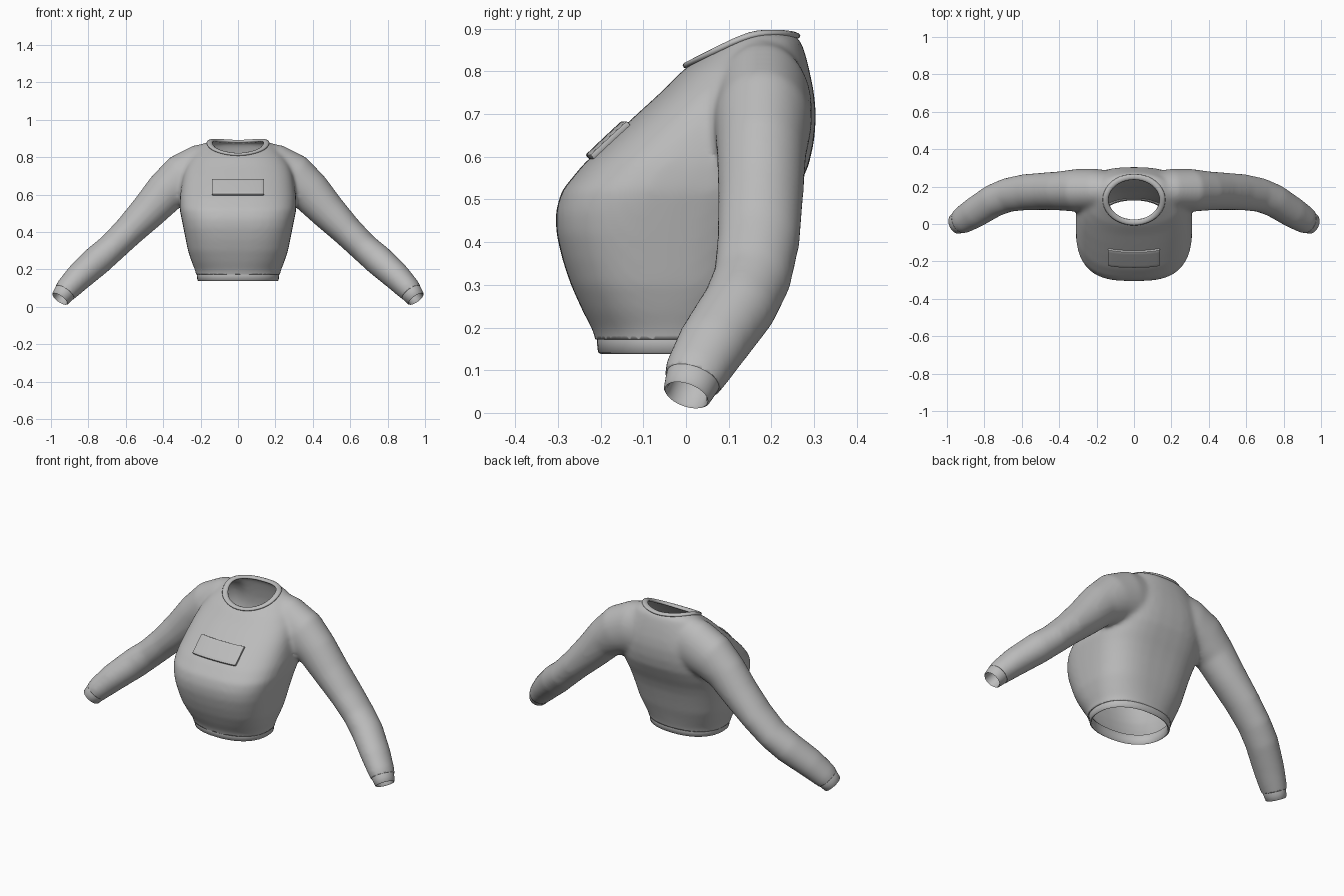
import bpy, bmesh, math
from mathutils import Vector
from mathutils.bvhtree import BVHTree

cube = bpy.data.objects.get("Cube")
if cube:
    bpy.data.objects.remove(cube, do_unlink=True)

fabric = bpy.data.materials.new("grey_fabric")
fabric.use_nodes = True
grey = (0.5, 0.5, 0.5, 1)
fabric.diffuse_color = grey
fabric.node_tree.nodes["Principled BSDF"].inputs["Base Color"].default_value = grey

SIDES = 40
ANGLES = [2 * math.pi * i / SIDES for i in range(SIDES)]


def add_object(name, bm):
    bmesh.ops.recalc_face_normals(bm, faces=bm.faces)
    mesh = bpy.data.meshes.new(name)
    bm.to_mesh(mesh)
    bm.free()
    obj = bpy.data.objects.new(name, mesh)
    bpy.context.collection.objects.link(obj)
    mesh.materials.append(fabric)
    return obj


def bake(obj):
    """Replace the mesh with its modified version."""
    graph = bpy.context.evaluated_depsgraph_get()
    mesh = bpy.data.meshes.new_from_object(obj.evaluated_get(graph))
    obj.modifiers.clear()
    obj.data = mesh


def smooth(obj, angle=40):
    bpy.ops.object.select_all(action="DESELECT")
    obj.select_set(True)
    bpy.context.view_layer.objects.active = obj
    bpy.ops.object.shade_smooth_by_angle(angle=math.radians(angle))


def loft(bm, rings, caps=True, closed=False):
    loops = [[bm.verts.new(p) for p in ring] for ring in rings]
    pairs = list(zip(loops, loops[1:]))
    if closed:
        pairs.append((loops[-1], loops[0]))
    for a, b in pairs:
        for i in range(len(a)):
            j = (i + 1) % len(a)
            bm.faces.new((a[i], a[j], b[j], b[i]))
    if caps:
        bm.faces.new(loops[0])
        bm.faces.new(loops[-1])


def torso_ring(z, width, front, back, power):
    """Superellipse ring, level with the ground."""
    def shape(v):
        return math.copysign(abs(v) ** (2 / power), v)
    mid, depth = (front + back) / 2, (back - front) / 2
    return [Vector((width * shape(math.cos(a)), mid + depth * shape(math.sin(a)), z))
            for a in ANGLES]


def tube_ring(center, direction, across, deep):
    """Ellipse ring square to a direction; 'across' is measured along y."""
    t = direction.normalized()
    u = (Vector((0, 1, 0)) - t * t.y).normalized()
    v = t.cross(u)
    return [center + u * across * math.cos(a) + v * deep * math.sin(a) for a in ANGLES]


def mirrored(p, side):
    return Vector((p.x * side, p.y, p.z))


# Torso: height, half width, front, back, squareness
torso = [
    (0.12, 0.215, -0.20, 0.13, 2.3), (0.19, 0.228, -0.217, 0.145, 2.3),
    (0.24, 0.248, -0.243, 0.16, 2.5), (0.30, 0.268, -0.27, 0.18, 2.7),
    (0.36, 0.28, -0.29, 0.197, 2.8), (0.42, 0.292, -0.304, 0.215, 2.9),
    (0.47, 0.302, -0.306, 0.235, 2.9), (0.52, 0.312, -0.292, 0.26, 2.9),
    (0.58, 0.312, -0.243, 0.288, 2.8), (0.64, 0.305, -0.18, 0.301, 2.7),
    (0.70, 0.295, -0.115, 0.305, 2.6), (0.75, 0.28, -0.06, 0.30, 2.5),
    (0.80, 0.25, -0.01, 0.29, 2.4), (0.84, 0.215, 0.04, 0.28, 2.3),
    (0.87, 0.185, 0.08, 0.27, 2.3), (0.89, 0.15, 0.11, 0.25, 2.2)]

# Sleeve: centre x, y, z, radius along y, radius in the drop direction
sleeve = [
    (0.10, 0.18, 0.735, 0.10, 0.15), (0.20, 0.18, 0.72, 0.115, 0.148),
    (0.30, 0.18, 0.68, 0.115, 0.135), (0.39, 0.177, 0.61, 0.105, 0.112),
    (0.48, 0.175, 0.51, 0.10, 0.098), (0.583, 0.17, 0.405, 0.097, 0.084),
    (0.675, 0.155, 0.315, 0.092, 0.079), (0.75, 0.125, 0.25, 0.089, 0.082),
    (0.85, 0.062, 0.16, 0.084, 0.075), (0.915, 0.022, 0.092, 0.075, 0.065),
    (0.945, 0.005, 0.052, 0.062, 0.053), (0.975, -0.012, 0.01, 0.06, 0.05)]
centers = [Vector(s[:3]) for s in sleeve]

bm = bmesh.new()
loft(bm, [torso_ring(*r) for r in torso])
for side in (1, -1):
    rings = []
    for i, s in enumerate(sleeve):
        along = centers[min(i + 1, len(sleeve) - 1)] - centers[max(i - 1, 0)]
        rings.append([mirrored(p, side) for p in tube_ring(centers[i], along, s[3], s[4])])
    loft(bm, rings)
body = add_object("sweater_body", bm)

# Fuse torso and sleeves into one soft surface
remesh = body.modifiers.new("fuse", "REMESH")
remesh.mode = "VOXEL"
remesh.voxel_size = 0.011
soft = body.modifiers.new("soften", "SMOOTH")
soft.factor = 0.5
soft.iterations = 14
bake(body)

bm = bmesh.new()
bm.from_mesh(body.data)
surface = BVHTree.FromBMesh(bm)

# Collar line and chest patch, both laid on the cloth
NECK = Vector((0, 0.13, 0))
NECK_X, NECK_Y = 0.152, 0.122
collar_line = []
for a in ANGLES:
    x, y = NECK_X * math.cos(a), NECK.y + NECK_Y * math.sin(a)
    collar_line.append(surface.ray_cast(Vector((x, y, 2)), Vector((0, 0, -1)))[0])

patch = bmesh.new()
bmesh.ops.create_grid(patch, x_segments=14, y_segments=6, size=1)
for v in patch.verts:
    x, z = v.co.x * 0.138, 0.635 + v.co.y * 0.04
    v.co = surface.ray_cast(Vector((x, -2, z)), Vector((0, 1, 0)))[0]
patch_obj = add_object("chest_patch", patch)
if sum(p.normal.y for p in patch_obj.data.polygons) > 0:
    patch_obj.data.flip_normals()
thick = patch_obj.modifiers.new("thickness", "SOLIDIFY")
thick.thickness = 0.016
thick.offset = 0.6
edge = patch_obj.modifiers.new("soft_edge", "BEVEL")
edge.width = 0.004
edge.segments = 2
bake(patch_obj)
smooth(patch_obj)


# Open the hem, the cuffs and the neck
def trim(point, normal, keep):
    faces = [f for f in bm.faces if keep(f.calc_center_median())]
    geom = faces + list({e for f in faces for e in f.edges}) + list({v for f in faces for v in f.verts})
    bmesh.ops.bisect_plane(bm, geom=geom, plane_co=point, plane_no=normal, clear_outer=True)


trim(Vector((0, 0, 0.172)), Vector((0, 0, -1)), lambda c: abs(c.x) < 0.4)
cuff_start = centers[-3]
cuff_dir = (centers[-1] - cuff_start).normalized()
for side in (1, -1):
    trim(mirrored(cuff_start + cuff_dir * 0.02, side), mirrored(cuff_dir, side),
         lambda c: c.x * side > 0.8)


def neck_distance(p):
    return math.hypot(p.x / NECK_X, (p.y - NECK.y) / NECK_Y)


hole = [f for f in bm.faces
        if f.calc_center_median().z > 0.72 and f.normal.z > 0 and neck_distance(f.calc_center_median()) < 1]
bmesh.ops.delete(bm, geom=hole, context="FACES")
for v in bm.verts:
    if v.is_boundary and v.co.z > 0.7:
        d = neck_distance(v.co)
        v.co.x /= d
        v.co.y = NECK.y + (v.co.y - NECK.y) / d
bm.to_mesh(body.data)
bm.free()
shell = body.modifiers.new("cloth", "SOLIDIFY")
shell.thickness = 0.008
shell.offset = -1
smooth(body, 60)


# Ribbed bands: rounded loops swept around an opening
def band(name, outline):
    b = bmesh.new()
    loft(b, outline, caps=False, closed=True)
    smooth(add_object(name, b), 60)


# Collar: flat oval section following the neckline
n = len(collar_line)
sections = []
for i, p in enumerate(collar_line):
    tangent = (collar_line[(i + 1) % n] - collar_line[i - 1]).normalized()
    radial = (p - NECK) * Vector((1, 1, 0)).length
    radial.z = 0
    radial = (radial - tangent * radial.dot(tangent)).normalized()
    normal = radial.cross(tangent)
    sections.append([p + radial * 0.016 * math.cos(a) + normal * 0.009 * math.sin(a)
                     for a in ANGLES[::4]])
band("collar", sections)

# Hem
hem = [(0.138, 0.0), (0.142, 0.006), (0.165, 0.009), (0.185, 0.008), (0.196, 0.0),
       (0.185, -0.006), (0.142, -0.006)]
band("hem_band", [torso_ring(z, 0.211 + o, -0.2 - o, 0.132 + o, 2.25) for z, o in hem])

# Cuffs
cuff = [(0.0, 0.008), (0.015, 0.012), (0.04, 0.008), (0.062, 0.004), (0.066, 0.0),
        (0.06, -0.005), (0.0, -0.005)]
for side, name in ((1, "left_cuff"), (-1, "right_cuff")):
    band(name, [[mirrored(p, side) for p in
                 tube_ring(cuff_start + cuff_dir * t, cuff_dir, 0.053 + o, 0.047 + o)]
                for t, o in cuff])
